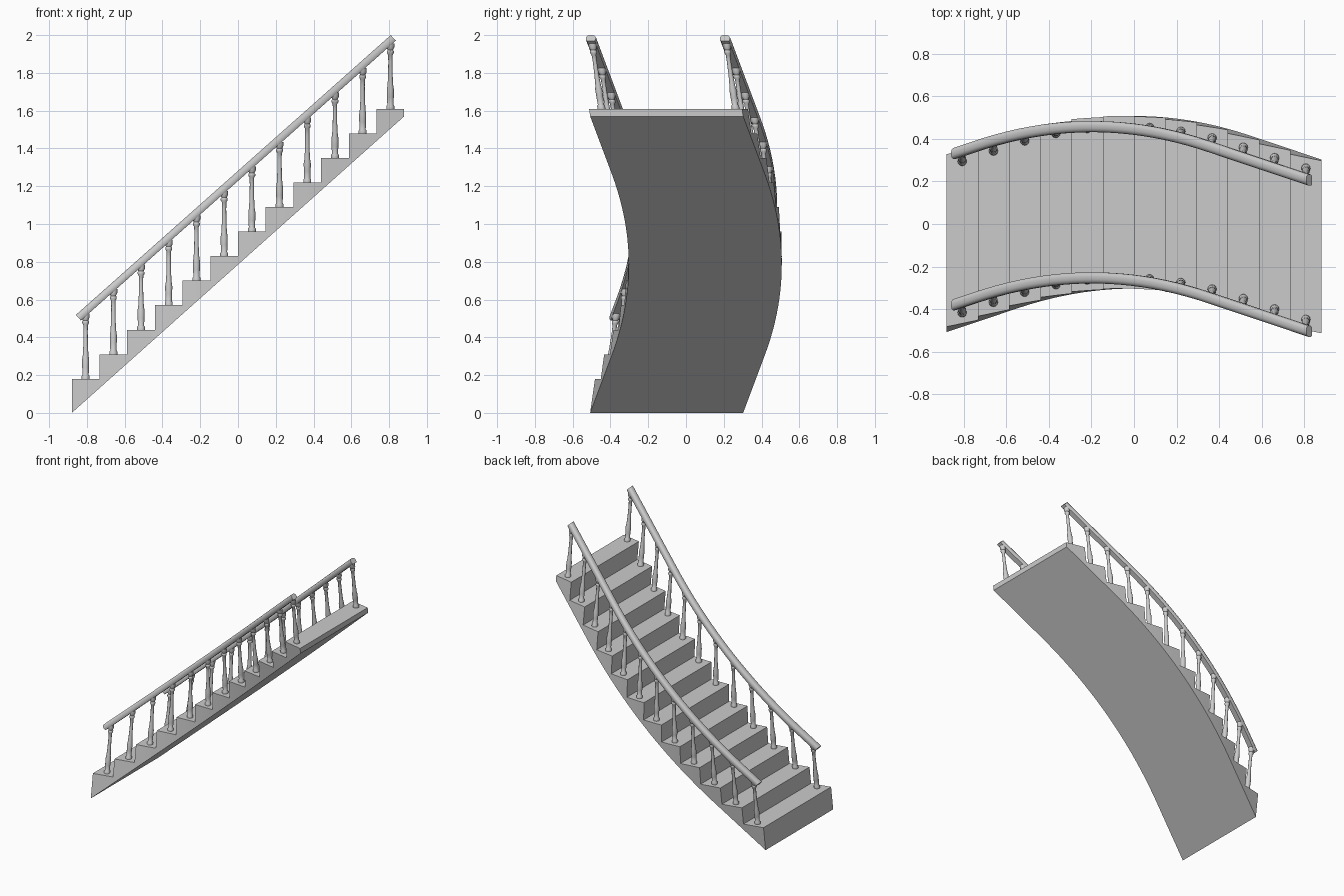
import bpy, bmesh, math

if "Cube" in bpy.data.objects:
    bpy.data.objects.remove(bpy.data.objects["Cube"])

STEPS = 12
HALF = 0.88                  # half length of the flight
RUN = 2 * HALF / STEPS
RISE = 0.13
SLOPE = 1.57 / (2 * HALF)


def under(x):
    return (x + HALF) * SLOPE


def warp(x, y, z):
    """Sideways bow: curved in the middle, straight towards both ends."""
    u = abs(x + 0.42 * (z - under(x)))
    u0, m = 0.54, 0.335
    drop = m * u * u / (2 * u0) if u < u0 else m * (u - u0 / 2)
    return (x, y + 0.102 - drop, z)


def finish(name, bm, angle=30):
    bmesh.ops.remove_doubles(bm, verts=bm.verts, dist=1e-5)
    bmesh.ops.recalc_face_normals(bm, faces=bm.faces)
    me = bpy.data.meshes.new(name)
    bm.to_mesh(me)
    bm.free()
    ob = bpy.data.objects.new(name, me)
    bpy.context.collection.objects.link(ob)
    bpy.ops.object.select_all(action='DESELECT')
    ob.select_set(True)
    bpy.context.view_layer.objects.active = ob
    bpy.ops.object.shade_smooth_by_angle(angle=math.radians(angle))
    return ob


# Solid stair flight with a sloped underside
def stairs(w=0.405, sub=3):
    bm = bmesh.new()

    def face(pts):
        bm.faces.new([bm.verts.new(warp(*p)) for p in pts])

    def strip(a, b):
        face([(a[0], -w, a[1]), (b[0], -w, b[1]), (b[0], w, b[1]), (a[0], w, a[1])])

    for i in range(STEPS):
        top = 0.18 + RISE * i
        x0 = -HALF + RUN * i
        low = top - RISE if i else under(x0)
        strip((x0, low), (x0, top))
        for j in range(sub):
            a, b = x0 + RUN * j / sub, x0 + RUN * (j + 1) / sub
            strip((a, top), (b, top))
            strip((a, under(a)), (b, under(b)))
            for s in (-w, w):
                pts = [(a, s, under(a)), (b, s, under(b)), (b, s, top), (a, s, top)]
                if j == 0 and i:
                    pts.append((a, s, low))
                face(pts)
    strip((HALF, under(HALF)), (HALF, top))
    finish("stair_flight", bm)


# Handrail swept along the slope, rounded upper corners
def handrail(name, y, n=32):
    bm = bmesh.new()
    ln = math.hypot(1, SLOPE)
    nx, nz = -SLOPE / ln, 1 / ln
    prof = [(-.021, -.02), (.021, -.02), (.026, -.012), (.026, .006), (.019, .016),
            (.008, .02), (-.008, .02), (-.019, .016), (-.026, .006), (-.026, -.012)]
    rings = []
    for k in range(n + 1):
        x = -0.845 + 1.667 * k / n
        z = 0.504 + 1.481 * k / n
        rings.append([bm.verts.new(warp(x + nx * v, y + s, z + nz * v)) for s, v in prof])
    c = len(prof)
    for r, q in zip(rings, rings[1:]):
        for i in range(c):
            bm.faces.new([r[i], r[(i + 1) % c], q[(i + 1) % c], q[i]])
    bm.faces.new(rings[0])
    bm.faces.new(rings[-1])
    finish(name, bm, 40)


# Turned balusters, one per step
def balusters(name, y, sides=12):
    bm = bmesh.new()
    prof = [(.021, 0), (.021, .015), (.016, .022), (.018, .06), (.019, .10), (.015, .125),
            (.012, .18), (.011, .25), (.012, .285), (.018, .295), (.018, .305),
            (.014, .31), (.021, .325), (.021, .345)]
    for i in range(STEPS):
        cx, base = -HALF + RUN * (i + .5), 0.18 + RISE * i
        rings = []
        for r, h in prof:
            ring = []
            for k in range(sides):
                t = 2 * math.pi * k / sides
                x0, y0, z0 = warp(cx, y, base + h)
                ring.append(bm.verts.new((x0 + r * math.cos(t), y0 + r * math.sin(t), z0)))
            rings.append(ring)
        for a, b in zip(rings, rings[1:]):
            for k in range(sides):
                m = (k + 1) % sides
                bm.faces.new([a[k], a[m], b[m], b[k]])
        bm.faces.new(rings[0])
        bm.faces.new(rings[-1])
    finish(name, bm, 40)


stairs()
for side, y in (("front", -0.355), ("back", 0.355)):
    handrail(side + "_handrail", y)
    balusters(side + "_balusters", y)
